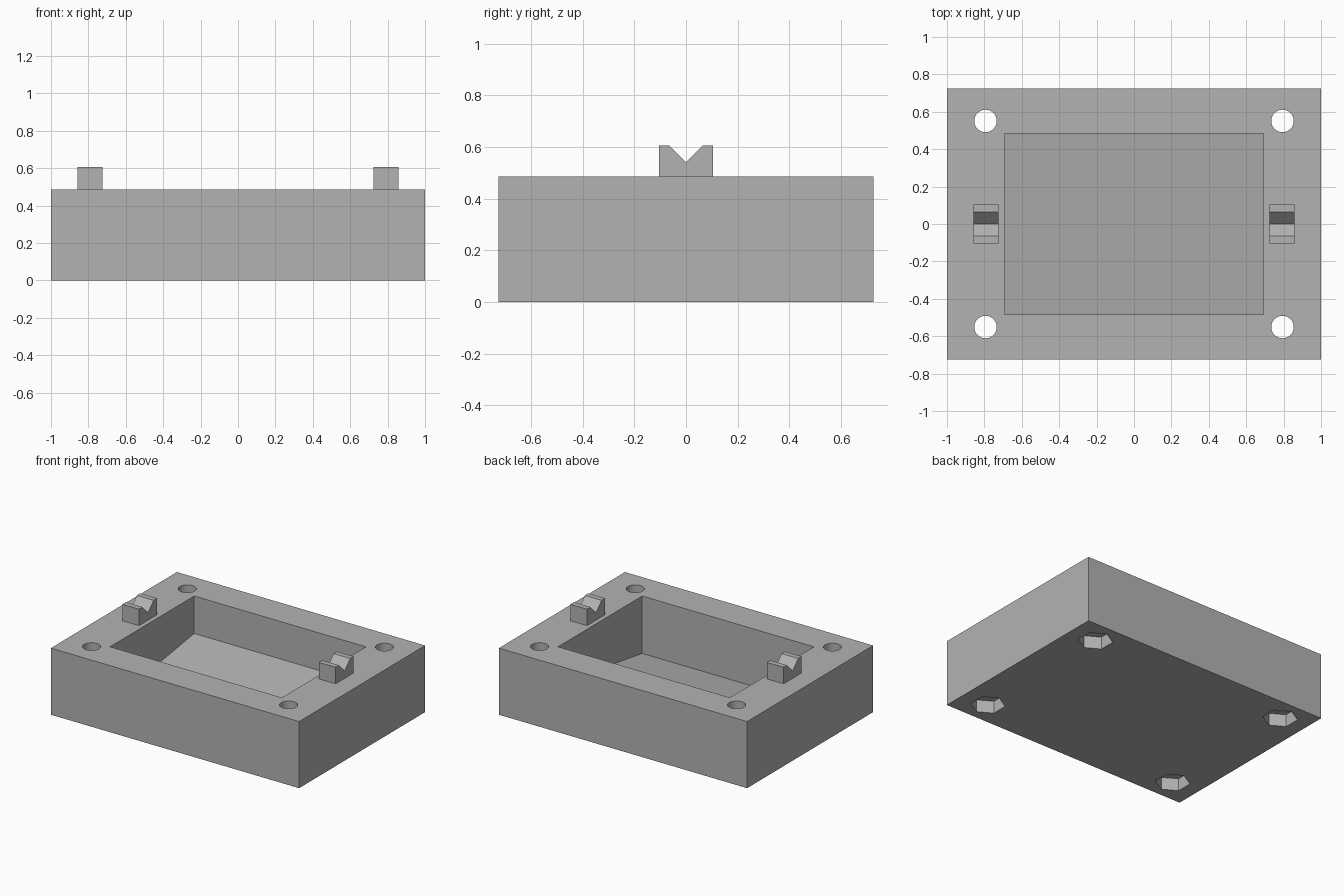
import bpy, bmesh

cube = bpy.data.objects.get("Cube")
if cube:
    bpy.data.objects.remove(cube, do_unlink=True)

HALF_Y, TOP = 0.725, 0.485

grey = bpy.data.materials.new("plain grey")
grey.use_nodes = True
color = (0.45, 0.45, 0.45, 1)
grey.diffuse_color = color
grey.node_tree.nodes["Principled BSDF"].inputs["Base Color"].default_value = color


def finish(name, bm):
    bmesh.ops.recalc_face_normals(bm, faces=bm.faces)
    mesh = bpy.data.meshes.new(name)
    bm.to_mesh(mesh)
    bm.free()
    mesh.materials.append(grey)
    obj = bpy.data.objects.new(name, mesh)
    bpy.context.collection.objects.link(obj)
    return obj


def prism(name, profile, x0, x1):
    """Extrude a (y, z) profile along x."""
    bm = bmesh.new()
    face = bm.faces.new([bm.verts.new((x0, y, z)) for y, z in profile])
    out = bmesh.ops.extrude_face_region(bm, geom=[face])["geom"]
    moved = [v for v in out if isinstance(v, bmesh.types.BMVert)]
    bmesh.ops.translate(bm, verts=moved, vec=(x1 - x0, 0, 0))
    return finish(name, bm)


def column(name, sides, radius, x, y, z0, z1):
    """Upright regular prism between two heights."""
    bm = bmesh.new()
    bmesh.ops.create_cone(bm, cap_ends=True, segments=sides, radius1=radius,
                          radius2=radius, depth=z1 - z0)
    bmesh.ops.translate(bm, verts=bm.verts, vec=(x, y, (z0 + z1) / 2))
    return finish(name, bm)


def cut(target, cutter):
    mod = target.modifiers.new("cut", "BOOLEAN")
    mod.operation, mod.solver, mod.object = "DIFFERENCE", "EXACT", cutter
    bpy.context.view_layer.objects.active = target
    bpy.ops.object.modifier_apply(modifier=mod.name)
    bpy.data.objects.remove(cutter, do_unlink=True)


# Main block
block = prism("base_block", [(-HALF_Y, 0), (HALF_Y, 0), (HALF_Y, TOP), (-HALF_Y, TOP)], -1, 1)

# Rectangular pocket whose floor rises toward the back
cut(block, prism("pocket_cutter",
                 [(-0.484, 0.067), (0.484, 0.212), (0.484, 0.6), (-0.484, 0.6)],
                 -0.692, 0.692))

# Corner screw holes with hexagonal nut recesses underneath
for sx in (-1, 1):
    for sy in (-1, 1):
        x, y = sx * 0.794, sy * 0.551
        cut(block, column("screw_hole_cutter", 40, 0.06, x, y, -0.1, 0.6))
        cut(block, column("nut_recess_cutter", 6, 0.115, x, y, -0.1, 0.09))

bpy.context.view_layer.objects.active = block
block.select_set(True)
bpy.ops.object.shade_smooth_by_angle()

# Notched supports on the side rims
notched = [(-0.104, TOP), (0.104, TOP), (0.104, 0.605), (0.064, 0.605),
           (0, 0.54), (-0.064, 0.605), (-0.104, 0.605)]
prism("left_notched_support", notched, 0.725, 0.859)
prism("right_notched_support", notched, -0.859, -0.725)
